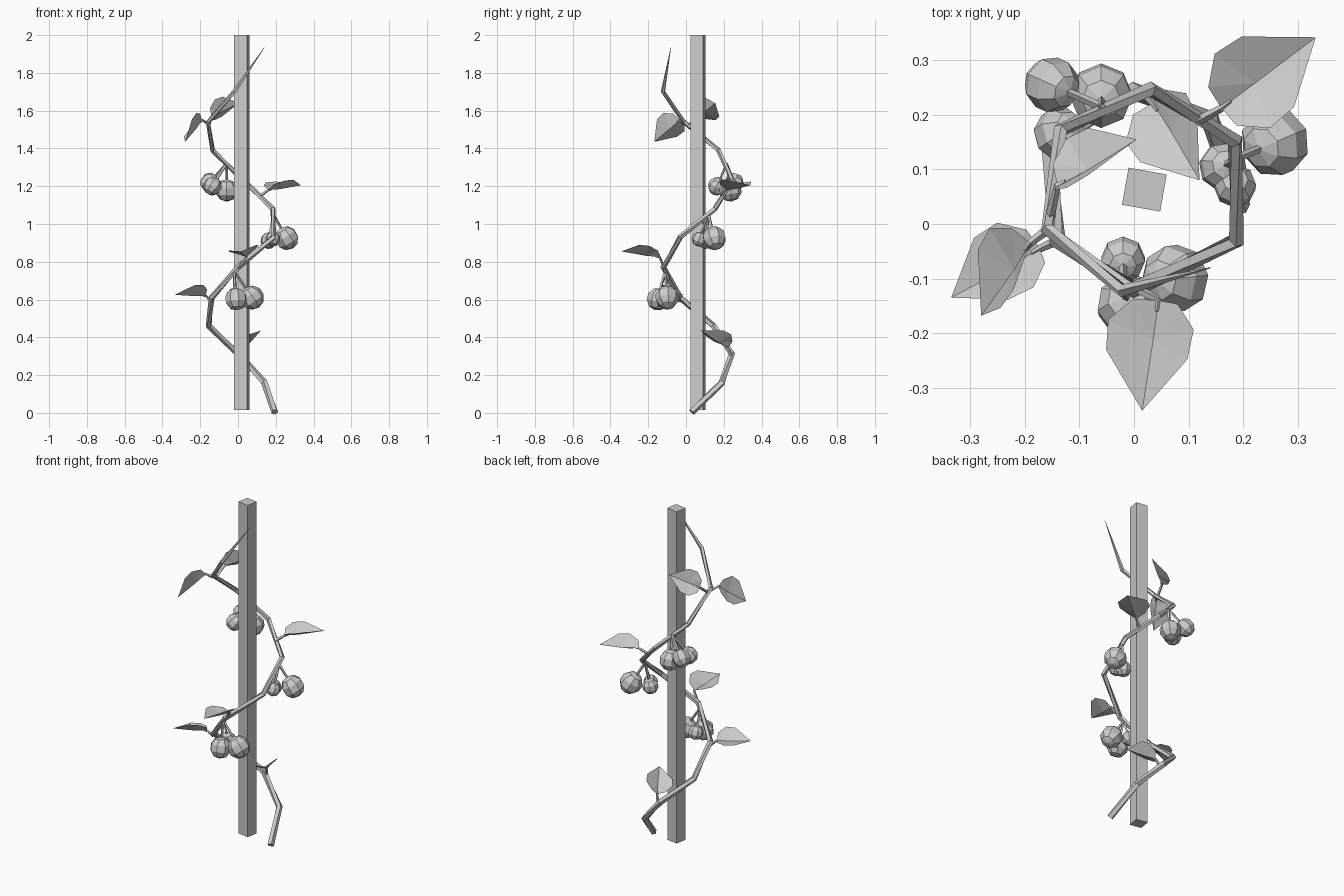
import bpy, bmesh, math
from mathutils import Vector, Matrix

if "Cube" in bpy.data.objects:
    bpy.data.objects.remove(bpy.data.objects["Cube"])


def new_object(name, bm):
    bmesh.ops.recalc_face_normals(bm, faces=bm.faces)
    mesh = bpy.data.meshes.new(name)
    bm.to_mesh(mesh)
    bm.free()
    ob = bpy.data.objects.new(name, mesh)
    bpy.context.collection.objects.link(ob)
    return ob


def tube(name, pts, radii, sides=5):
    """Faceted tapering tube along a polyline."""
    pts = [Vector(p) for p in pts]
    bm = bmesh.new()
    rings = []
    for i, p in enumerate(pts):
        a = (p - pts[i - 1]).normalized() if i else Vector()
        b = (pts[i + 1] - p).normalized() if i < len(pts) - 1 else Vector()
        t = (a + b).normalized()
        u = t.cross(Vector((0.02, 0.03, 1))).normalized()
        v = t.cross(u)
        rings.append([bm.verts.new(p + radii[i] * (u * math.cos(k * math.tau / sides)
                      + v * math.sin(k * math.tau / sides))) for k in range(sides)])
    for r, s in zip(rings, rings[1:]):
        for k in range(sides):
            j = (k + 1) % sides
            bm.faces.new((r[k], r[j], s[j], s[k]))
    bm.faces.new(rings[0])
    bm.faces.new(rings[-1])
    return new_object(name, bm)


def leaf(name, root, base, tip, normal):
    """Cupped low-poly leaf with a short stalk."""
    base, tip = Vector(base), Vector(tip)
    d = tip - base
    size = d.length
    d.normalize()
    n = Vector(normal)
    n = (n - d * n.dot(d)).normalized()
    w = n.cross(d)
    half = [(0.03, 0.2, 0.12), (0.25, 0.39, 0.18), (0.52, 0.37, 0.17)]
    rim = [(0, 0, 0)] + half + [(1, 0, 0)] + [(l, -s, h) for l, s, h in half[::-1]]
    bm = bmesh.new()
    place = lambda l, s, h: bm.verts.new(base + size * (d * l + w * s + n * h))
    mid = place(0.36, 0, -0.02)
    edge = [place(*p) for p in rim]
    for i in range(len(edge)):
        bm.faces.new((mid, edge[i], edge[(i + 1) % len(edge)]))
    new_object(name, bm)
    tube(name + "_stalk", [root, base, base + d * size * 0.1], [0.009, 0.007, 0.004], 4)


def bud_cluster(name, root, buds):
    """Round faceted buds hanging on stalks from one point of the vine."""
    for i, (x, y, z, r) in enumerate(buds):
        c, top = Vector((x, y, z)), Vector(root)
        axis = (top - c).normalized()
        bm = bmesh.new()
        bmesh.ops.create_uvsphere(bm, u_segments=8, v_segments=5, radius=r,
            matrix=Matrix.Translation(c) @ axis.to_track_quat('Z', 'Y').to_matrix().to_4x4())
        new_object(f"{name}_bud_{i + 1}", bm)
        tube(f"{name}_stalk_{i + 1}", [top, c + axis * r * 0.8], [0.008, 0.007], 4)


# square stake
bm = bmesh.new()
bmesh.ops.create_cube(bm, size=1, matrix=Matrix.Translation((0.019, 0.063, 1.008))
    @ Matrix.Rotation(math.radians(-10), 4, 'Z') @ Matrix.Diagonal((0.071, 0.069, 1.984, 1)))
new_object("stake", bm)

# twining vine
path = [(0.195, 0.03, 0.005), (0.14, 0.19, 0.16), (0.0, 0.243, 0.315), (-0.155, 0.145, 0.46),
        (-0.14, -0.03, 0.61), (0.0, -0.12, 0.77), (0.188, -0.03, 0.93), (0.185, 0.152, 1.08),
        (0.03, 0.247, 1.23), (-0.135, 0.172, 1.39), (-0.158, -0.01, 1.54),
        (-0.02, -0.122, 1.70), (0.14, -0.08, 1.935)]
tube("vine", path, [0.019 - 0.0006 * i for i in range(12)] + [0.001])

# leaves
leaf("leaf_1", (0.02, 0.24, 0.3), (0.035, 0.222, 0.345), (0.12, 0.08, 0.435), (-0.57, 0.28, 1))
leaf("leaf_2", (-0.14, -0.03, 0.59), (-0.172, -0.045, 0.62), (-0.335, -0.135, 0.625), (-0.1, 0.35, 0.95))
leaf("leaf_3", (0.01, -0.12, 0.78), (0.045, -0.14, 0.825), (0.015, -0.342, 0.855), (-0.2, 0, 1))
leaf("leaf_4", (0.12, 0.19, 1.15), (0.16, 0.212, 1.18), (0.333, 0.342, 1.205), (-0.1, 0, 1))
leaf("leaf_5", (-0.158, -0.01, 1.53), (-0.19, -0.035, 1.55), (-0.28, -0.168, 1.435), (-0.8, 0.2, 0.6))
leaf("leaf_6", (-0.155, 0.01, 1.52), (-0.14, 0.07, 1.57), (0.005, 0.155, 1.64), (-0.75, 0.6, 0.5))

# hanging bud clusters
bud_cluster("low_cluster", (-0.02, -0.11, 0.75),
            [(0.075, -0.1, 0.61, 0.064), (-0.01, -0.15, 0.602, 0.06), (-0.02, -0.065, 0.62, 0.042)])
bud_cluster("middle_cluster", (0.187, 0.12, 1.05),
            [(0.258, 0.15, 0.925, 0.064), (0.163, 0.105, 0.912, 0.045), (0.185, 0.07, 0.92, 0.04)])
bud_cluster("high_cluster", (-0.06, 0.215, 1.32),
            [(-0.15, 0.255, 1.22, 0.052), (-0.06, 0.235, 1.178, 0.06), (-0.135, 0.165, 1.2, 0.05)])
